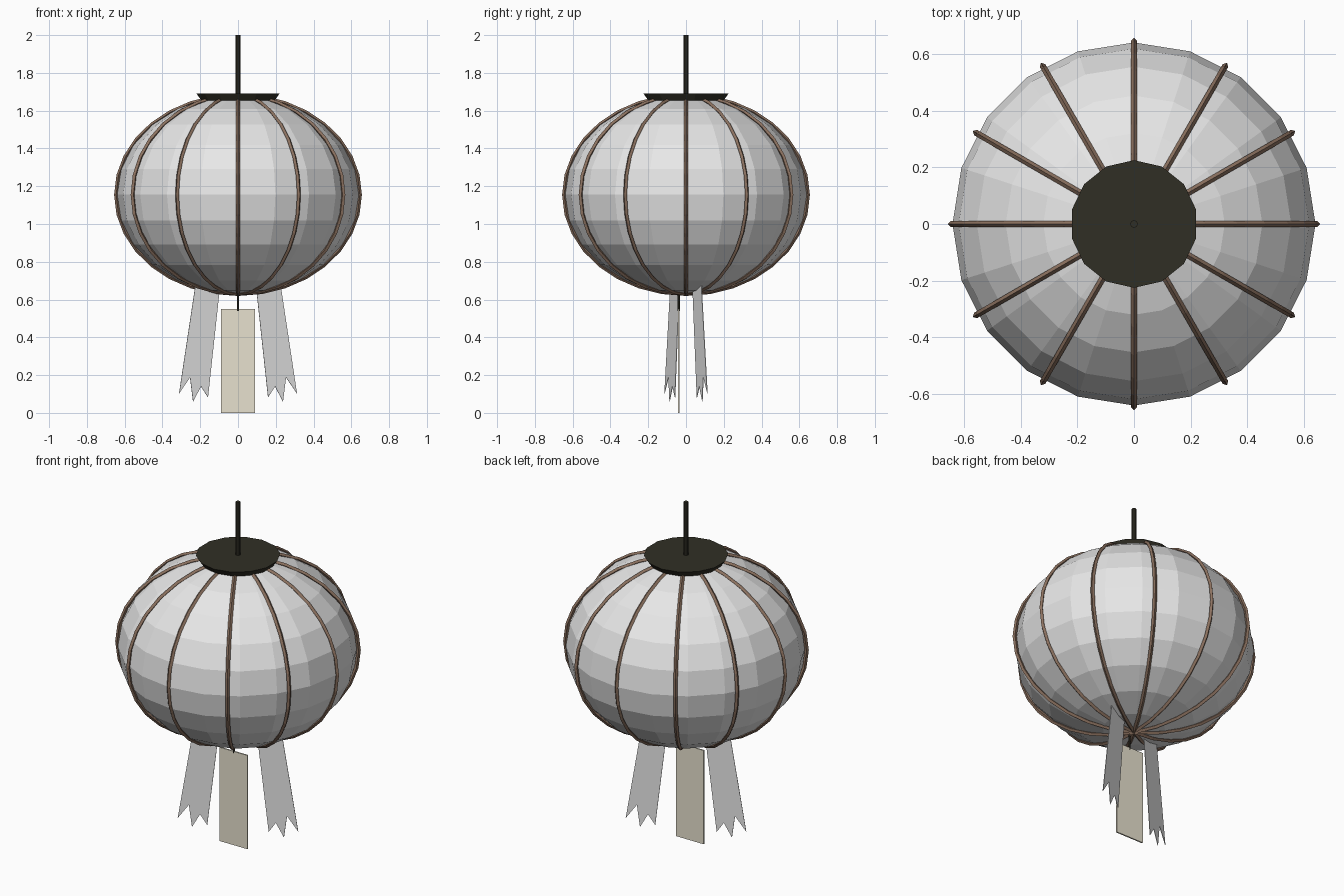
import bpy, bmesh, math
from mathutils import Matrix, Vector

if "Cube" in bpy.data.objects:
    bpy.data.objects.remove(bpy.data.objects["Cube"])


def material(name, rgb):
    m = bpy.data.materials.new(name)
    m.diffuse_color = (*rgb, 1)
    m.use_nodes = True
    m.node_tree.nodes["Principled BSDF"].inputs["Base Color"].default_value = m.diffuse_color
    return m


PAPER = material("pale grey paper", (0.8, 0.8, 0.8))
CANE = material("brown cane", (0.26, 0.165, 0.115))
DARK = material("dark lacquer", (0.03, 0.028, 0.018))
CREAM = material("cream card", (0.88, 0.83, 0.68))

CENTRE_Z, RADIUS, HALF_HEIGHT = 1.155, 0.64, 0.525


def finish(bm, name, mat):
    bmesh.ops.recalc_face_normals(bm, faces=bm.faces)
    mesh = bpy.data.meshes.new(name)
    bm.to_mesh(mesh)
    bm.free()
    mesh.materials.append(mat)
    obj = bpy.data.objects.new(name, mesh)
    bpy.context.collection.objects.link(obj)
    return obj


def cone(name, mat, sides, r_low, r_high, z_low, z_high, y=0):
    bm = bmesh.new()
    bmesh.ops.create_cone(bm, cap_ends=True, segments=sides, radius1=r_low,
                          radius2=r_high, depth=z_high - z_low,
                          matrix=Matrix.Translation((0, y, (z_low + z_high) / 2)))
    return finish(bm, name, mat)


def flat_panel(name, mat, outline, thickness):
    """Thin upright panel from an x, z outline, centred on y = 0."""
    bm = bmesh.new()
    face = bm.faces.new([bm.verts.new((x, -thickness / 2, z)) for x, z in outline])
    new = bmesh.ops.extrude_face_region(bm, geom=[face])["geom"]
    bmesh.ops.translate(bm, vec=(0, thickness, 0),
                        verts=[v for v in new if isinstance(v, bmesh.types.BMVert)])
    return finish(bm, name, mat)


# Faceted paper shade
bm = bmesh.new()
bmesh.ops.create_uvsphere(bm, u_segments=20, v_segments=12, radius=1)
bmesh.ops.scale(bm, vec=(RADIUS, RADIUS, HALF_HEIGHT), verts=bm.verts)
bmesh.ops.translate(bm, vec=(0, 0, CENTRE_Z), verts=bm.verts)
finish(bm, "paper_shade", PAPER)

# Twelve diamond-section ribs running from pole to pole
STEPS, HALF = 16, 0.011
for i in range(12):
    angle = i * math.pi / 6
    out = Vector((math.cos(angle), math.sin(angle), 0))
    side = Vector((-out.y, out.x, 0))
    up = Vector((0, 0, 1))
    bm = bmesh.new()
    rings = []
    for s in range(STEPS + 1):
        t = -math.pi / 2 + math.pi * s / STEPS
        p = out * 0.645 * math.cos(t) + up * (CENTRE_Z + HALF_HEIGHT * math.sin(t))
        n = (out * HALF_HEIGHT * math.cos(t) + up * 0.645 * math.sin(t)).normalized()
        rings.append([bm.verts.new(p + d * HALF) for d in (n, side, -n, -side)])
    for a, b in zip(rings, rings[1:]):
        for k in range(4):
            bm.faces.new((a[k], a[(k + 1) % 4], b[(k + 1) % 4], b[k]))
    bm.faces.new(rings[0])
    bm.faces.new(rings[-1])
    finish(bm, f"rib_{i + 1}", CANE)

# Top cap and hanging rod
cone("top_cap", DARK, 14, 0.2, 0.225, 1.655, 1.69)
cone("hanging_rod", DARK, 10, 0.013, 0.013, 1.6, 2.0)

# Card on a short cord
cone("card_cord", DARK, 8, 0.006, 0.006, 0.54, 0.72, y=-0.038)
card = flat_panel("hanging_card", CREAM,
                  [(-0.09, 0), (0.09, 0), (0.09, 0.55), (-0.09, 0.55)], 0.008)
card.location.y = -0.038

# Pair of notched paper streamers, in a plane turned about the vertical axis
TURN = math.radians(20)
streamer = [(0.09, 0.72), (0.159, 0.082), (0.196, 0.14), (0.238, 0.06),
            (0.254, 0.188), (0.312, 0.103), (0.219, 0.72)]
for name, sign in (("streamer_right", 1), ("streamer_left", -1)):
    pts = [(sign * x / math.cos(TURN), z) for x, z in streamer]
    flat_panel(name, PAPER, pts, 0.003).rotation_euler.z = TURN
